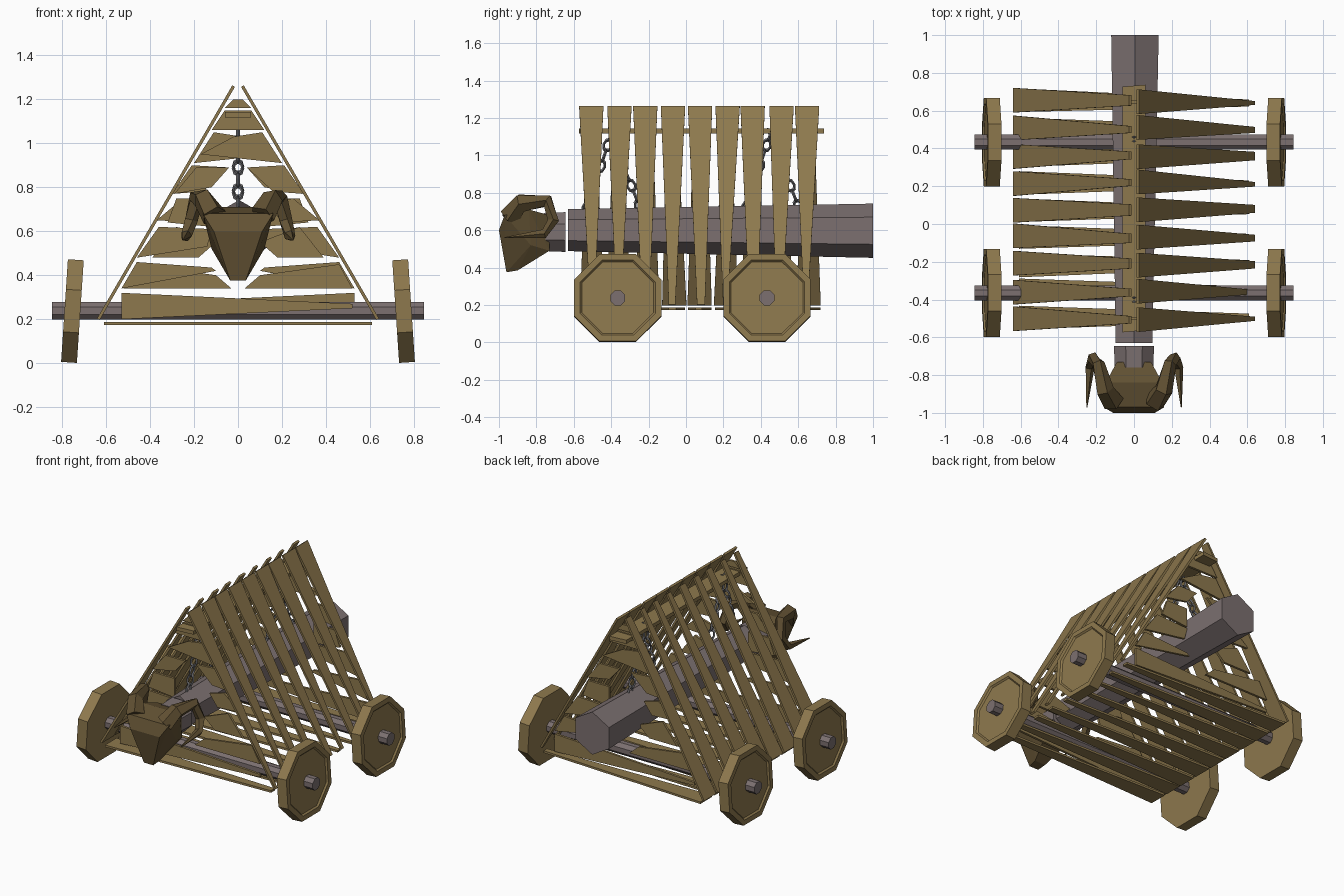
import bpy, bmesh, math, random
from mathutils import Vector as V, Matrix

if "Cube" in bpy.data.objects:
    bpy.data.objects.remove(bpy.data.objects["Cube"])

random.seed(4)


def material(name, rgb):
    m = bpy.data.materials.new(name)
    m.diffuse_color = (*rgb, 1)
    m.use_nodes = True
    m.node_tree.nodes["Principled BSDF"].inputs["Base Color"].default_value = m.diffuse_color
    return m


WOOD = material("plank wood", (0.27, 0.19, 0.075))
LOG = material("grey log", (0.20, 0.162, 0.162))
DARK = material("dark ram wood", (0.125, 0.085, 0.034))
IRON = material("chain iron", (0.15, 0.15, 0.16))


def finish(name, bm, mat):
    bmesh.ops.recalc_face_normals(bm, faces=bm.faces)
    me = bpy.data.meshes.new(name)
    bm.to_mesh(me)
    bm.free()
    me.materials.append(mat)
    ob = bpy.data.objects.new(name, me)
    bpy.context.collection.objects.link(ob)
    return ob


def loft(bm, rings):
    """Bridge rings of points into a closed solid."""
    vs = [[bm.verts.new(p) for p in r] for r in rings]
    n = len(vs[0])
    for a, b in zip(vs, vs[1:]):
        for i in range(n):
            bm.faces.new((a[i], a[(i + 1) % n], b[(i + 1) % n], b[i]))
    bm.faces.new(vs[0])
    bm.faces.new(vs[-1])


def ring(c, r, n, u, w, start=0.0):
    c, u, w = V(c), V(u), V(w)
    return [c + r * (math.cos(start + math.tau * i / n) * u + math.sin(start + math.tau * i / n) * w)
            for i in range(n)]


X, Y, Z = V((1, 0, 0)), V((0, 1, 0)), V((0, 0, 1))


def plank(bm, p0, p1, w0, w1, t=0.014):
    """Tapered board from p0 to p1, its width along y."""
    p0, p1 = V(p0), V(p1)
    nrm = (p1 - p0).cross(Y).normalized() * t / 2
    rings = []
    for p, w in ((p0, w0), (p1, w1)):
        j = Y * random.uniform(-0.008, 0.008)
        a, b = p + j - Y * w / 2, p + j + Y * w / 2
        rings.append([a - nrm, b - nrm, b + nrm, a + nrm])
    loft(bm, rings)


# Roof and floor boards: nine rows
rows = [-0.5 + 0.1435 * i for i in range(9)]
right, left, floor = bmesh.new(), bmesh.new(), bmesh.new()
for y in rows:
    thin = lambda: random.uniform(0.015, 0.045)
    plank(right, (0.02, y, 1.26), (0.635, y, 0.2), 0.13, thin())
    plank(left, (-0.02, y, 1.26), (-0.635, y, 0.2), thin() + 0.02, 0.13)
    plank(floor, (-0.61, y, 0.18), (0.61, y, 0.18), 0.125, thin())
finish("roof_boards_right", right, WOOD)
finish("roof_boards_left", left, WOOD)
finish("floor_boards", floor, WOOD)

# Ridge board
bm = bmesh.new()
plank(bm, (-0.06, 0.08, 1.13), (0.06, 0.08, 1.13), 1.3, 1.3, 0.025)
finish("ridge_board", bm, WOOD)

# Broken gable boards, outlines in x and z
gable = [
    [(-.53, .20), (.52, .25), (.52, .27), (-.53, .32)],
    [(-.53, .34), (-.10, .42), (-.12, .435), (-.46, .46)],
    [(.03, .34), (.52, .34), (.46, .45), (.10, .40)],
    [(-.46, .48), (-.14, .53), (-.12, .61), (-.36, .62)],
    [(.18, .48), (.39, .48), (.28, .62), (.10, .55)],
    [(-.32, .64), (-.12, .62), (-.12, .75), (-.28, .75)],
    [(.20, .64), (.37, .65), (.25, .75), (.14, .72)],
    [(-.29, .77), (-.12, .80), (-.04, .89), (-.19, .89)],
    [(.16, .78), (.30, .77), (.21, .90), (.04, .89)],
    [(-.17, .95), (.20, .91), (.11, 1.05), (-.02, 1.03)],
    [(-.12, 1.06), (.12, 1.06), (.06, 1.15), (-.06, 1.15)],
    [(-.06, 1.16), (.06, 1.16), (.02, 1.2), (-.02, 1.2)],
]
for name, y0, s in (("front_gable", -0.5, 1), ("back_gable", 0.645, -1)):
    bm = bmesh.new()
    for poly in gable:
        loft(bm, [[(s * x, y0 + d, z) for x, z in poly] for d in (-0.008, 0.008)])
    finish(name, bm, WOOD)

# Ram log and its neck
bm = bmesh.new()
loft(bm, [ring((0, -0.63, 0.6), 0.112, 6, X, Z, math.pi / 6),
          ring((0.005, 1.0, 0.597), 0.145, 6, X, Z, math.pi / 6)])
finish("ram_log", bm, LOG)
bm = bmesh.new()
loft(bm, [ring((0, -0.645, 0.59), 0.115, 8, X, Z, math.pi / 8),
          ring((0, -0.76, 0.59), 0.11, 8, X, Z, math.pi / 8)])
finish("ram_neck", bm, LOG)

# Ram head: faceted skull
bm = bmesh.new()
half = [(.09, -.73, .49), (.09, -.73, .68), (.15, -.84, .71), (.16, -.97, .68),
        (.11, -1.0, .60), (.035, -.96, .375), (.04, -.90, .385), (.12, -.83, .52)]
for x, y, z in half:
    for s in (1, -1):
        bm.verts.new((s * x, y, z))
res = bmesh.ops.convex_hull(bm, input=bm.verts)
finish("ram_skull", bm, DARK)

# Curled horns
path = [((.11, -.94, .67), .06), ((.155, -.88, .745), .05), ((.19, -.74, .755), .035),
        ((.215, -.71, .65), .032), ((.235, -.76, .58), .026), ((.25, -.97, .56), .003)]
for name, s in (("right_horn", 1), ("left_horn", -1)):
    bm = bmesh.new()
    pts = [V((s * p[0], p[1], p[2])) for p, _ in path]
    rings = []
    for i, (_, r) in enumerate(path):
        t = (pts[min(i + 1, len(pts) - 1)] - pts[max(i - 1, 0)]).normalized()
        u = X - t * X.dot(t)
        u.normalize()
        rings.append(ring(pts[i], r, 5, u, t.cross(u)))
    loft(bm, rings)
    finish(name, bm, DARK)

# Axles and slightly leaning octagonal wheels
for end, y in (("front", -0.365), ("back", 0.433)):
    bm = bmesh.new()
    loft(bm, [ring((x, y, 0.238), 0.043, 8, Y, Z, math.pi / 8) for x in (-0.845, 0.845)])
    finish(end + "_axle", bm, LOG)
    for side, s in (("right", 1), ("left", -1)):
        lean = math.radians(3.8)
        up = V((-s * math.sin(lean), 0, math.cos(lean)))
        out = V((s * math.cos(lean), 0, math.sin(lean)))
        c = V((s * 0.753, y, 0.237))
        bm = bmesh.new()
        loft(bm, [ring(c + out * d, r, 8, Y, up, math.pi / 8)
                  for d, r in ((-.036, .253), (.036, .253), (.036, .218), (.026, .208))])
        finish(f"{end}_{side}_wheel", bm, WOOD)


# Hanging chains, two pairs from ridge to log
def chain(name, a, b):
    a, b = V(a), V(b)
    count = round((b - a).length / 0.058)
    turn = (b - a).to_track_quat('X', 'Z').to_matrix().to_4x4()
    for i in range(count + 1):
        bpy.ops.mesh.primitive_torus_add(major_segments=8, minor_segments=4,
                                         major_radius=0.024, minor_radius=0.008)
        ob = bpy.context.object
        ob.name = f"{name}_link"
        ob.data.transform(Matrix.Translation(a.lerp(b, i / count)) @ turn
                          @ Matrix.Rotation(math.pi / 2 * (i % 2), 4, 'X')
                          @ Matrix.Diagonal((1.3, 0.9, 1, 1)))
        ob.data.materials.append(IRON)


for y in (-0.4, 0.45):
    chain("chain", (0, y, 1.11), (0, y - 0.13, 0.72))
    chain("chain", (0, y, 1.11), (0, y + 0.15, 0.73))
